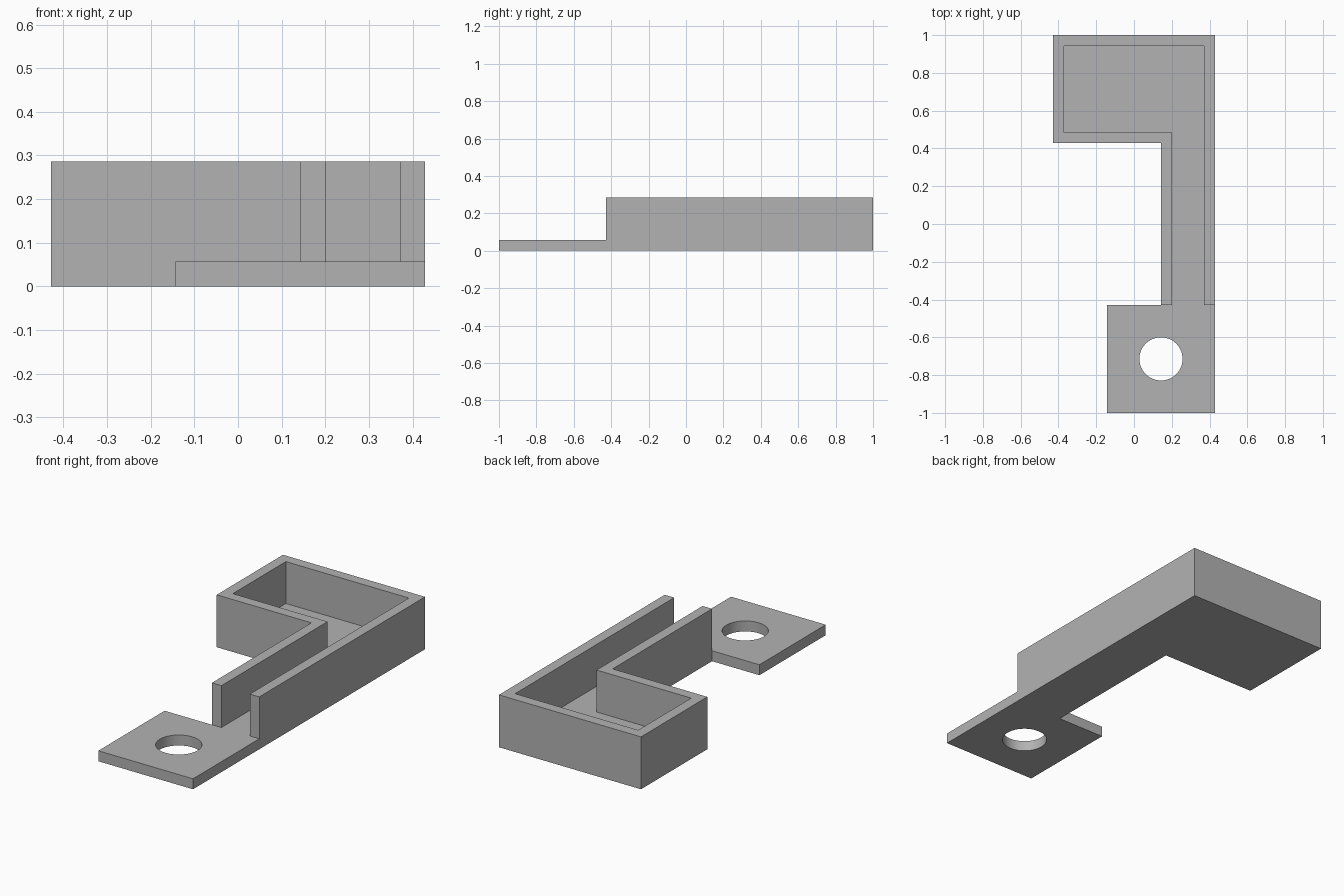
import bpy
import bmesh
import math

cube = bpy.data.objects.get("Cube")
if cube:
    bpy.data.objects.remove(cube, do_unlink=True)

U = 2 / 35            # wall and floor thickness
X, Y = 7.5 * U, 17.5 * U
HEIGHT = 5 * U
TAB_END = -7.5 * U    # where the walls stop and the tab begins
ARM = 2.5 * U         # outer face of the short arm wall
BOX = 7.5 * U         # front face of the wide box end

grey = bpy.data.materials.new("plain grey")
grey.use_nodes = True
grey.diffuse_color = (0.45, 0.45, 0.45, 1)
grey.node_tree.nodes["Principled BSDF"].inputs["Base Color"].default_value = grey.diffuse_color


def prism(name, outline, z0, z1):
    """Extrude a flat outline from z0 to z1."""
    bm = bmesh.new()
    face = bm.faces.new([bm.verts.new((x, y, z0)) for x, y in outline])
    top = bmesh.ops.extrude_face_region(bm, geom=[face])["geom"]
    verts = [v for v in top if isinstance(v, bmesh.types.BMVert)]
    bmesh.ops.translate(bm, verts=verts, vec=(0, 0, z1 - z0))
    bmesh.ops.recalc_face_normals(bm, faces=bm.faces)
    mesh = bpy.data.meshes.new(name)
    bm.to_mesh(mesh)
    bm.free()
    mesh.materials.append(grey)
    ob = bpy.data.objects.new(name, mesh)
    bpy.context.collection.objects.link(ob)
    return ob


def combine(target, other, operation):
    """Apply a boolean and discard the helper."""
    bpy.context.view_layer.objects.active = target
    mod = target.modifiers.new(operation, "BOOLEAN")
    mod.operation = operation
    mod.solver = "EXACT"
    mod.object = other
    bpy.ops.object.modifier_apply(modifier=mod.name)
    bpy.data.objects.remove(other, do_unlink=True)


# Floor: box end, narrow arm and square tab
bracket = prism("bracket_tray", [
    (-X, Y), (-X, BOX), (ARM, BOX), (ARM, TAB_END),
    (-ARM, TAB_END), (-ARM, -Y), (X, -Y), (X, Y)], 0, U)

# Walls: one strip around the tray, open toward the tab
walls = prism("walls", [
    (X, TAB_END), (X, Y), (-X, Y), (-X, BOX), (ARM, BOX), (ARM, TAB_END),
    (ARM + U, TAB_END), (ARM + U, BOX + U), (-X + U, BOX + U),
    (-X + U, Y - U), (X - U, Y - U), (X - U, TAB_END)], 0, HEIGHT)
combine(bracket, walls, "UNION")

# Round mounting hole in the tab
SIDES = 64
hole = prism("hole_cutter", [
    (ARM + 2 * U * math.cos(math.tau * i / SIDES),
     -12.5 * U + 2 * U * math.sin(math.tau * i / SIDES)) for i in range(SIDES)],
    -U, 2 * U)
hole.hide_render = True
combine(bracket, hole, "DIFFERENCE")

bpy.ops.object.select_all(action="DESELECT")
bracket.select_set(True)
bpy.context.view_layer.objects.active = bracket
bpy.ops.object.shade_smooth_by_angle(angle=math.radians(30))
